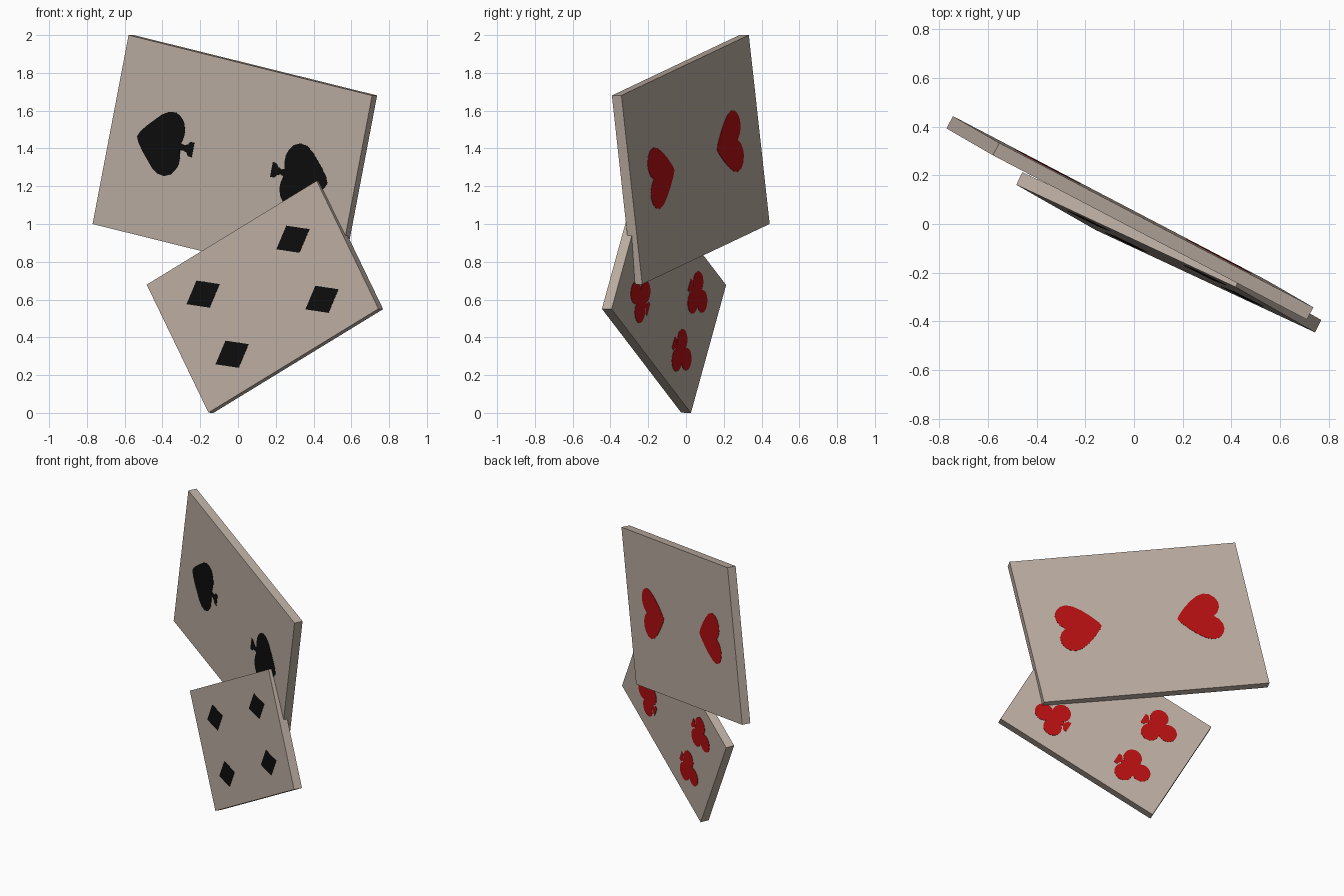
import bpy, bmesh, math
from mathutils import Vector, Matrix

if "Cube" in bpy.data.objects:
    bpy.data.objects.remove(bpy.data.objects["Cube"])

THICK = 0.057   # card thickness
RAISE = 0.002   # how far the printed marks stand proud


def material(name, rgb):
    m = bpy.data.materials.new(name)
    m.diffuse_color = (*rgb, 1)
    m.use_nodes = True
    m.node_tree.nodes["Principled BSDF"].inputs["Base Color"].default_value = m.diffuse_color
    return m


TAN = material("warm_card_tan", (0.50, 0.42, 0.36))
BLACK = material("ink_black", (0.004, 0.004, 0.004))
RED = material("ink_red", (0.46, 0.005, 0.006))


def frame(centre, u, v):
    """Matrix with x along the card length, y along its width, z out of the front."""
    x = Vector(u).normalized()
    z = x.cross(Vector(v)).normalized()
    m = Matrix((x, z.cross(x), z)).transposed().to_4x4()
    m.translation = centre
    return m


def plate(name, outlines, z0, z1, mat, matrix):
    """Extrude one or more flat outlines between z0 and z1."""
    bm = bmesh.new()
    for pts in outlines:
        face = bm.faces.new([bm.verts.new((x, y, z0)) for x, y in pts])
        ext = bmesh.ops.extrude_face_region(bm, geom=[face])["geom"]
        bmesh.ops.translate(bm, vec=(0, 0, z1 - z0),
                            verts=[g for g in ext if isinstance(g, bmesh.types.BMVert)])
    bmesh.ops.recalc_face_normals(bm, faces=bm.faces)
    me = bpy.data.meshes.new(name)
    bm.to_mesh(me)
    bm.free()
    me.materials.append(mat)
    ob = bpy.data.objects.new(name, me)
    ob.matrix_world = matrix
    bpy.context.collection.objects.link(ob)
    return ob


def card(name, length, width, matrix):
    a, b = length / 2, width / 2
    plate(name, [[(-a, -b), (a, -b), (a, b), (-a, b)]], -THICK, 0, TAN, matrix)


def mirrored(half):
    """Close a half outline (starting and ending near the axis) across y = 0."""
    return half + [(x, -y) for x, y in reversed(half) if y > 0]


def disc(x, y, r, n=24):
    return [(x + r * math.cos(2 * math.pi * i / n), y + r * math.sin(2 * math.pi * i / n))
            for i in range(n)]


# mark outlines, +x towards the tip
SPADE = [mirrored([(0.182, 0), (0.168, 0.03), (0.135, 0.07), (0.10, 0.105), (0.06, 0.145),
                   (0.02, 0.168), (-0.02, 0.172), (-0.055, 0.156), (-0.08, 0.125),
                   (-0.092, 0.09), (-0.092, 0.055), (-0.083, 0.02), (-0.10, 0.014),
                   (-0.125, 0.022), (-0.135, 0.038), (-0.16, 0.040)])]
HEART = [mirrored([(0.15, 0), (0.135, 0.025), (0.09, 0.075), (0.04, 0.12), (-0.01, 0.153),
                   (-0.055, 0.166), (-0.095, 0.157), (-0.125, 0.13), (-0.14, 0.095),
                   (-0.138, 0.06), (-0.12, 0.025), (-0.09, 0)])]
DIAMOND = [[(0.11, 0), (0, 0.082), (-0.11, 0), (0, -0.082)]]
CLUB = [disc(0.062, 0, 0.06), disc(-0.035, 0.06, 0.06), disc(-0.035, -0.06, 0.06),
        mirrored([(0.06, 0.02), (-0.085, 0.012), (-0.10, 0.035), (-0.122, 0.035)])]


def mark(name, shape, x, y, facing, back, mat, matrix):
    pts = [[(x + facing * px, y + py) for px, py in o] for o in shape]
    z0, z1 = (-THICK - RAISE, -THICK + RAISE) if back else (-RAISE, RAISE)
    plate(name, pts, z0, z1, mat, matrix)


# large upper card: spades in front, hearts behind
upper = frame((-0.03, 0, 1.34), (1.29, -0.675, -0.32), (0.19, -0.11, 1.0))
card("upper_card", 1.49, 1.024, upper)
for d, side in ((-1, "left"), (1, "right")):
    mark("spade_" + side, SPADE, 0.40 * d, 0, d, False, BLACK, upper)
    mark("heart_" + side, HEART, 0.40 * d, 0, -d, True, RED, upper)

# small lower card: diamonds in front, clubs behind
lower = frame((0.13, -0.142, 0.615), (0.90, -0.42, 0.55), (-0.32, 0.183, 0.68))
card("lower_card", 1.135, 0.775, lower)
for d, side in ((-1, "left"), (1, "right")):
    for e, level in ((-1, "low"), (1, "high")):
        mark(f"diamond_{side}_{level}", DIAMOND, 0.30 * d, 0.182 * e, d, False, BLACK, lower)
        mark(f"club_{side}_{level}", CLUB, 0.30 * d, 0.175 * e, d, True, RED, lower)
